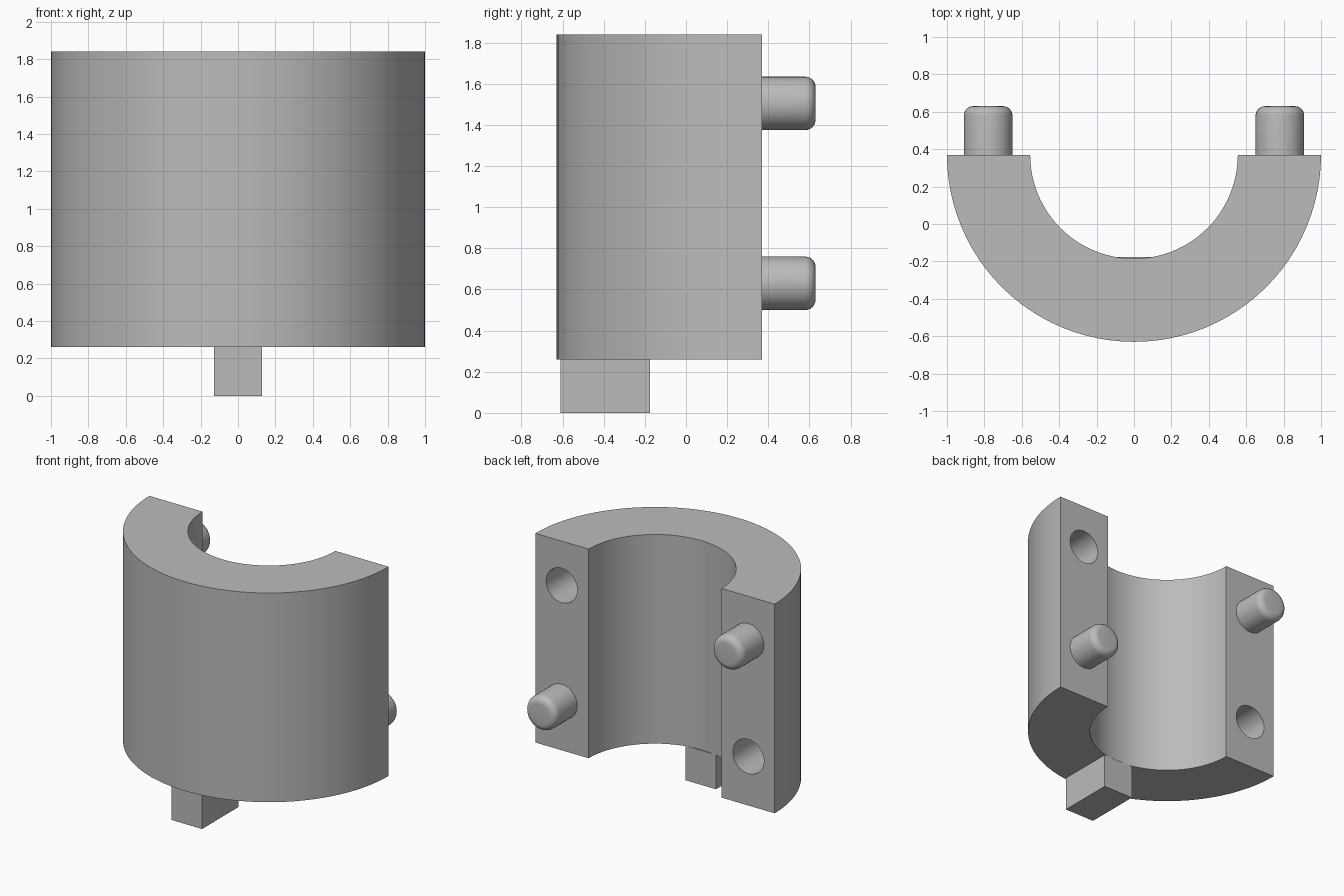
import bpy, bmesh, math
from mathutils import Matrix

if "Cube" in bpy.data.objects:
    bpy.data.objects.remove(bpy.data.objects["Cube"], do_unlink=True)

SPLIT_Y = 0.37                 # plane of the flat mating faces
OUTER, INNER = 1.0, 0.555
BOTTOM, TOP = 0.26, 1.84
PIN_X, PIN_R, PIN_LENGTH = 0.78, 0.13, 0.26
LOW, HIGH = 0.63, 1.505
HOLE_DEPTH = 0.3

grey = bpy.data.materials.new("plain_grey")
grey.use_nodes = True
colour = (0.5, 0.5, 0.5, 1)
grey.diffuse_color = colour
grey.node_tree.nodes["Principled BSDF"].inputs["Base Color"].default_value = colour


def make_object(name, bm):
    bmesh.ops.recalc_face_normals(bm, faces=bm.faces[:])
    mesh = bpy.data.meshes.new(name)
    bm.to_mesh(mesh)
    bm.free()
    mesh.materials.append(grey)
    obj = bpy.data.objects.new(name, mesh)
    bpy.context.collection.objects.link(obj)
    return obj


def activate(obj):
    bpy.ops.object.select_all(action="DESELECT")
    obj.select_set(True)
    bpy.context.view_layer.objects.active = obj


def smooth(obj):
    activate(obj)
    bpy.ops.object.shade_smooth_by_angle(angle=math.radians(30))


def rod(name, x, z, y_start, y_end):
    """Round rod lying along y."""
    bm = bmesh.new()
    place = (Matrix.Translation((x, (y_start + y_end) / 2, z))
             @ Matrix.Rotation(-math.pi / 2, 4, "X"))
    bmesh.ops.create_cone(bm, cap_ends=True, segments=40, radius1=PIN_R,
                          radius2=PIN_R, depth=y_end - y_start, matrix=place)
    return make_object(name, bm)


# Half sleeve: a half ring outline pulled upward
def arc(radius, steps=48):
    angles = [math.pi * (1 + i / steps) for i in range(steps + 1)]
    return [(radius * math.cos(a), SPLIT_Y + radius * math.sin(a)) for a in angles]


bm = bmesh.new()
outline = arc(OUTER) + arc(INNER)[::-1]
base = bm.faces.new([bm.verts.new((x, y, BOTTOM)) for x, y in outline])
walls = bmesh.ops.extrude_face_region(bm, geom=[base], use_keep_orig=True)
raised = [v for v in walls["geom"] if isinstance(v, bmesh.types.BMVert)]
bmesh.ops.translate(bm, verts=raised, vec=(0, 0, TOP - BOTTOM))
sleeve = make_object("half_sleeve", bm)

# Blind sockets, diagonally opposite each other
for x, z in ((PIN_X, HIGH), (-PIN_X, LOW)):
    cutter = rod("socket_cutter", x, z, SPLIT_Y - HOLE_DEPTH, SPLIT_Y + 0.1)
    cutter.hide_render = True
    cut = sleeve.modifiers.new("socket", "BOOLEAN")
    cut.operation = "DIFFERENCE"
    cut.solver = "EXACT"
    cut.object = cutter
    activate(sleeve)
    bpy.ops.object.modifier_apply(modifier=cut.name)
    bpy.data.objects.remove(cutter, do_unlink=True)
smooth(sleeve)

# Locating pins with rounded tips
for name, x, z in (("left_pin", PIN_X, LOW), ("right_pin", -PIN_X, HIGH)):
    tip = SPLIT_Y + PIN_LENGTH
    pin = rod(name, x, z, SPLIT_Y - 0.02, tip)
    bm = bmesh.new()
    bm.from_mesh(pin.data)
    rim = [e for e in bm.edges if all(v.co.y > tip - 0.001 for v in e.verts)]
    bmesh.ops.bevel(bm, geom=rim, offset=0.05, segments=6, profile=0.5,
                    affect="EDGES")
    bm.to_mesh(pin.data)
    bm.free()
    smooth(pin)

# Square key under the sleeve
bm = bmesh.new()
bmesh.ops.create_cube(bm, size=1, matrix=Matrix.Translation((0, -0.393, 0.13))
                      @ Matrix.Diagonal((0.255, 0.435, 0.26, 1)))
make_object("bottom_key", bm)
